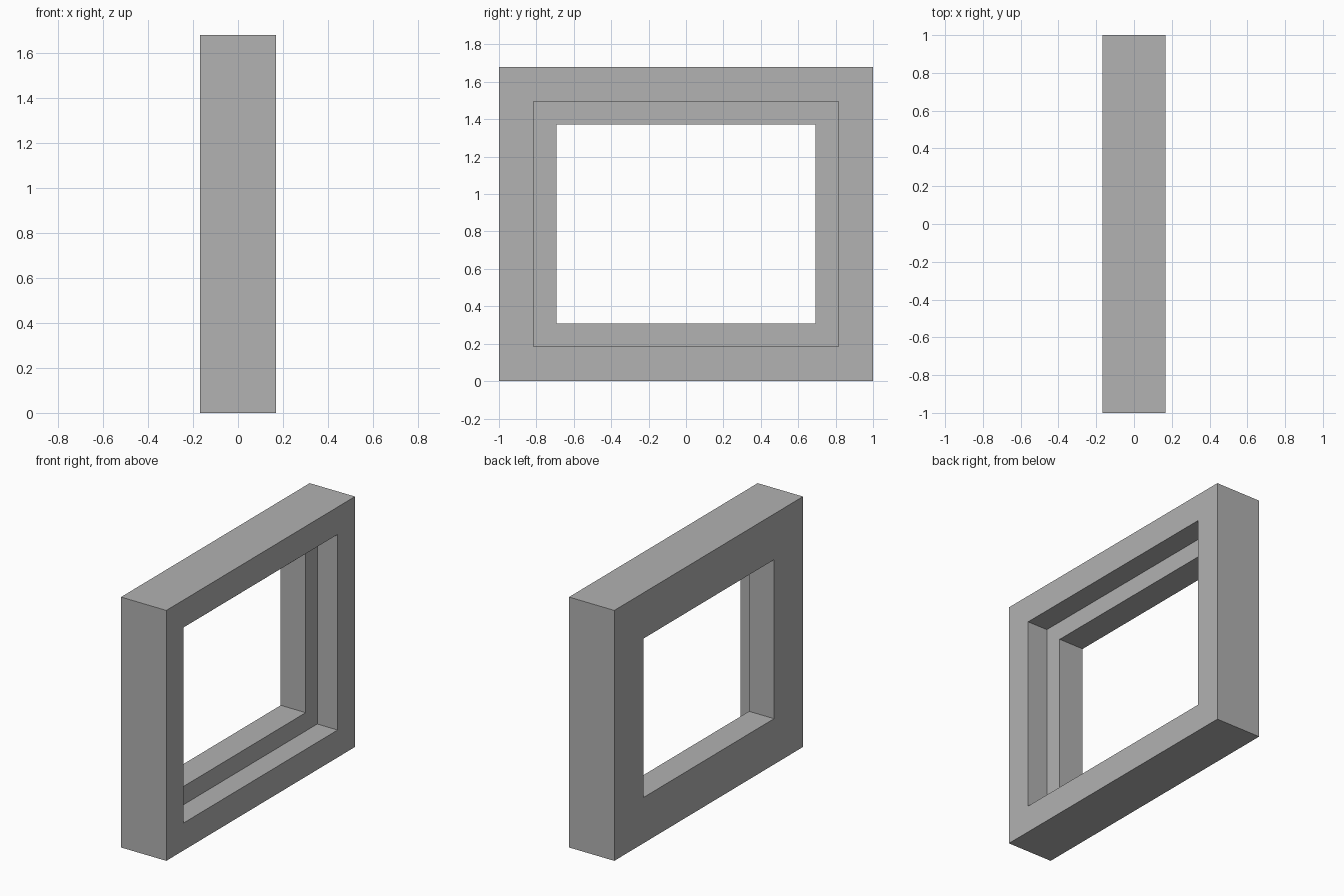
import bpy
import bmesh

cube = bpy.data.objects.get("Cube")
if cube:
    bpy.data.objects.remove(cube, do_unlink=True)

# Overall size and rebate dimensions
HALF_DEPTH, HALF_WIDTH, HEIGHT = 0.168, 1.0, 1.68
LEDGE_X = 0.017          # where the rebate floor sits
REBATE, OPENING = 0.184, 0.307   # inset from the outer edge

grey = bpy.data.materials.new("plain grey")
grey.use_nodes = True
colour = (0.445, 0.445, 0.445, 1)
grey.diffuse_color = colour
grey.node_tree.nodes["Principled BSDF"].inputs["Base Color"].default_value = colour

# Stepped moulding profile: (depth position, inset from outer edge)
profile = [
    (-HALF_DEPTH, 0),
    (HALF_DEPTH, 0),
    (HALF_DEPTH, REBATE),
    (LEDGE_X, REBATE),
    (LEDGE_X, OPENING),
    (-HALF_DEPTH, OPENING),
]


def rectangle(bm, x, inset):
    """Four mitred corners of the frame at one profile point."""
    y, low, high = HALF_WIDTH - inset, inset, HEIGHT - inset
    corners = [(-y, low), (y, low), (y, high), (-y, high)]
    return [bm.verts.new((x, cy, cz)) for cy, cz in corners]


# Sweep the profile around the rectangle
bm = bmesh.new()
rings = [rectangle(bm, x, inset) for x, inset in profile]
for i, ring in enumerate(rings):
    following = rings[(i + 1) % len(rings)]
    for j in range(4):
        k = (j + 1) % 4
        bm.faces.new((ring[j], ring[k], following[k], following[j]))
bmesh.ops.recalc_face_normals(bm, faces=bm.faces)

mesh = bpy.data.meshes.new("rebated_frame")
bm.to_mesh(mesh)
bm.free()
mesh.materials.append(grey)
frame = bpy.data.objects.new("rebated_frame", mesh)
bpy.context.collection.objects.link(frame)
